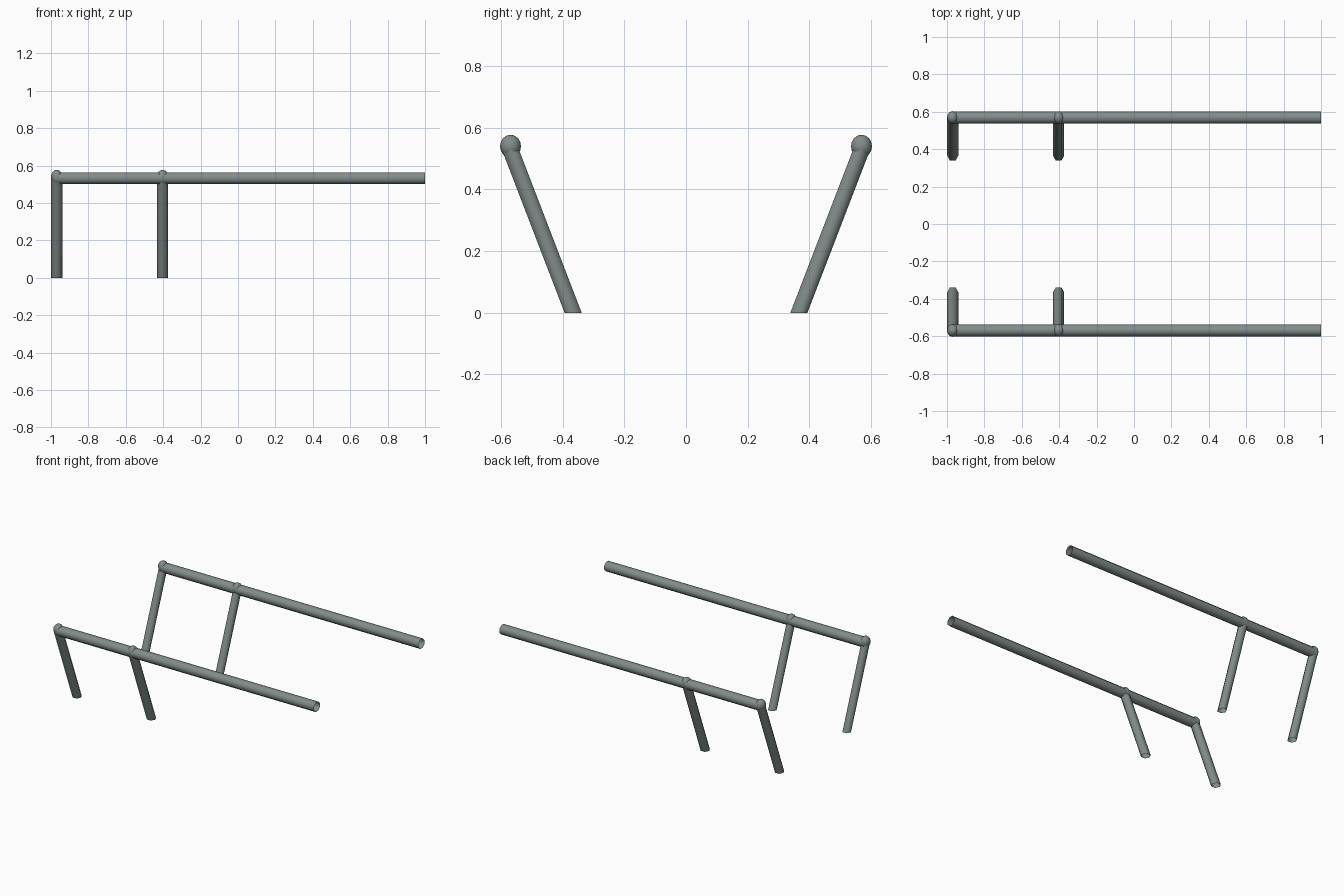
import bpy, bmesh, math
from mathutils import Vector

if "Cube" in bpy.data.objects:
    bpy.data.objects.remove(bpy.data.objects["Cube"])

metal = bpy.data.materials.new("grey_green_metal")
metal.diffuse_color = (0.22, 0.265, 0.26, 1)
metal.use_nodes = True
metal.node_tree.nodes["Principled BSDF"].inputs["Base Color"].default_value = metal.diffuse_color

RAIL_Y, RAIL_Z, FOOT_Y = 0.569, 0.533, 0.366
LEG_X = (-0.969, -0.403)


def finish(name, bm):
    """Turn a bmesh into a smooth object mirrored across y = 0."""
    bmesh.ops.recalc_face_normals(bm, faces=bm.faces)
    me = bpy.data.meshes.new(name)
    bm.to_mesh(me)
    bm.free()
    me.materials.append(metal)
    for p in me.polygons:
        p.use_smooth = True
    ob = bpy.data.objects.new(name, me)
    bpy.context.collection.objects.link(ob)
    mod = ob.modifiers.new("mirror", 'MIRROR')
    mod.use_axis = (False, True, False)
    return ob


def open_tube(name, a, b, u, v, sides, turn=0.0):
    """Open-ended tube from a to b; u and v span its cross-section."""
    bm = bmesh.new()
    rings = []
    for c in (a, b):
        ring = []
        for i in range(sides):
            t = 2 * math.pi * i / sides + turn
            ring.append(bm.verts.new(Vector(c) + Vector(u) * math.cos(t) + Vector(v) * math.sin(t)))
        rings.append(ring)
    for i in range(sides):
        j = (i + 1) % sides
        bm.faces.new((rings[0][i], rings[0][j], rings[1][j], rings[1][i]))
    return finish(name, bm)


# Long handrails
open_tube("handrail", (-0.98, RAIL_Y, RAIL_Z), (1.0, RAIL_Y, RAIL_Z),
          (0, 0.034, 0), (0, 0, 0.034), 8, math.pi / 8)

for n, x in enumerate(LEG_X):
    # Sloping legs, cut level at the floor
    open_tube(f"leg_{n + 1}", (x, FOOT_Y, 0), (x, RAIL_Y + 0.002, RAIL_Z),
              (0.03, 0, 0), (0, 0.032, 0), 6)
    # Rounded joint where leg meets rail
    bm = bmesh.new()
    bmesh.ops.create_uvsphere(bm, u_segments=12, v_segments=8, radius=0.034)
    bmesh.ops.scale(bm, vec=(0.92, 1, 1.1), verts=bm.verts)
    bmesh.ops.translate(bm, vec=(x, RAIL_Y, 0.54), verts=bm.verts)
    finish(f"joint_{n + 1}", bm)
